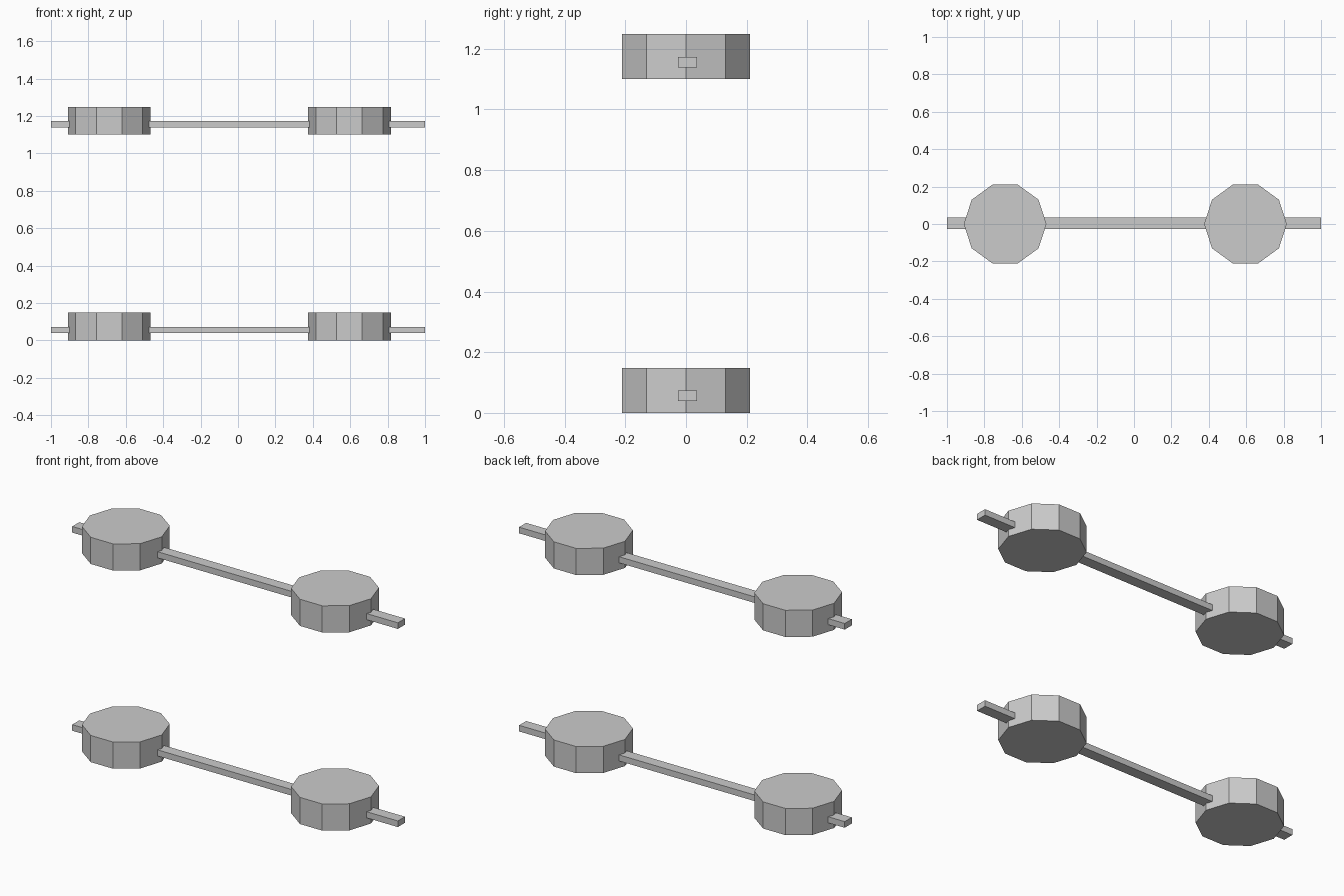
import bpy

if "Cube" in bpy.data.objects:
    bpy.data.objects.remove(bpy.data.objects["Cube"])

LEVELS = {"lower": 0.0, "upper": 1.1}   # base height of each layer
DISC_X = {"left": -0.689, "right": 0.596}
DISC_R, DISC_H = 0.221, 0.148


def disc(name, x, z):
    # ten-sided disc with a corner pointing along x
    bpy.ops.mesh.primitive_cylinder_add(vertices=10, radius=DISC_R, depth=DISC_H,
                                        location=(x, 0, z + DISC_H / 2),
                                        rotation=(0, 0, 1.5707963))
    bpy.context.object.name = name


def bar(name, z):
    # flat bar running through both discs
    bpy.ops.mesh.primitive_cube_add(size=1, location=(0, 0.005, z + 0.056))
    ob = bpy.context.object
    ob.name = name
    ob.scale = (2.0, 0.062, 0.034)
    bpy.ops.object.transform_apply(location=False, rotation=False, scale=True)


for level, z in LEVELS.items():
    bar(f"{level}_bar", z)
    for side, x in DISC_X.items():
        disc(f"{level}_{side}_disc", x, z)
